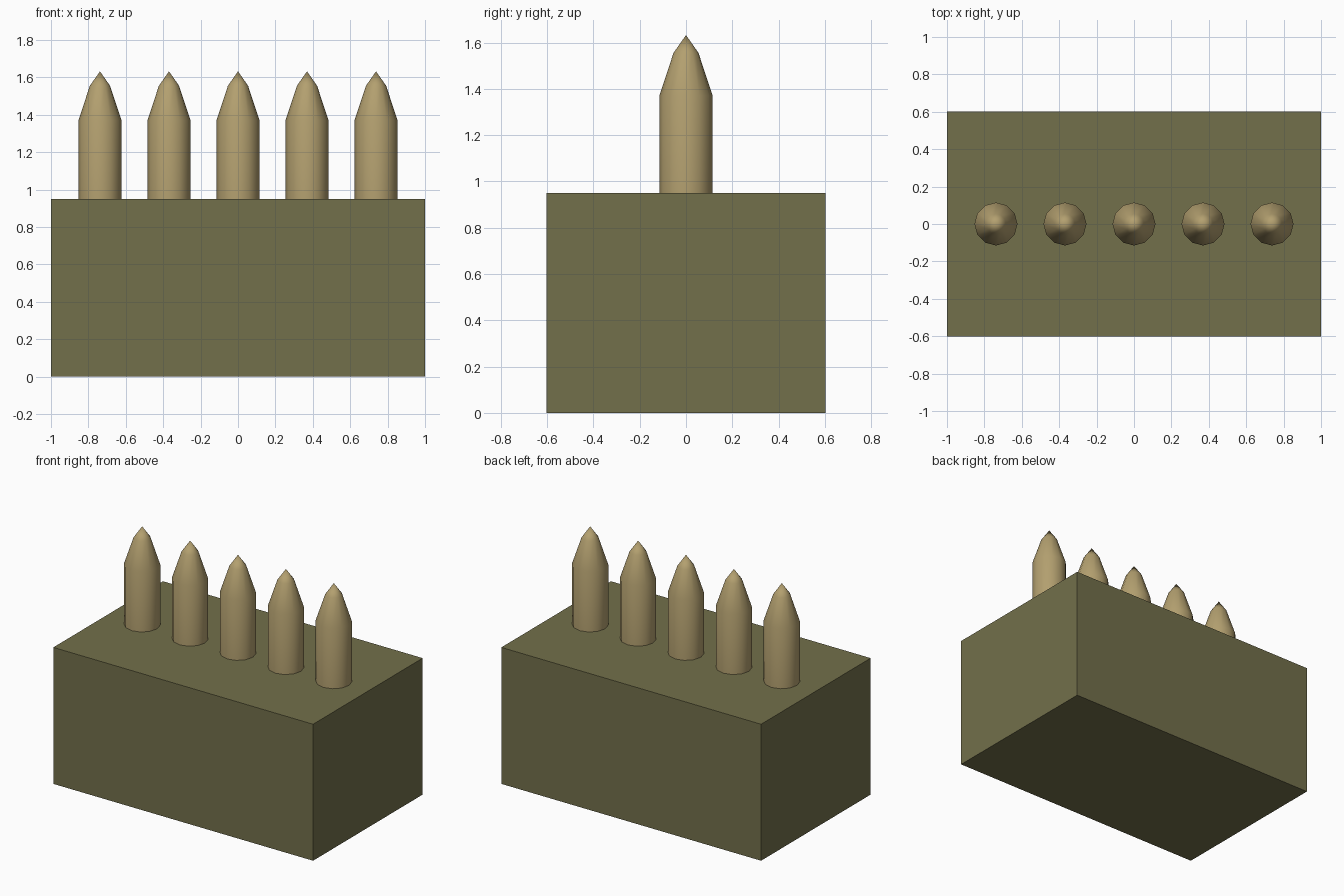
import bpy, bmesh, math

if "Cube" in bpy.data.objects:
    bpy.data.objects.remove(bpy.data.objects["Cube"])

def material(name, color):
    m = bpy.data.materials.new(name)
    m.diffuse_color = (*color, 1)
    m.use_nodes = True
    m.node_tree.nodes["Principled BSDF"].inputs["Base Color"].default_value = m.diffuse_color
    return m

olive = material("olive_paint", (0.17, 0.16, 0.07))
brass = material("brass", (0.45, 0.35, 0.16))

# Ammunition box body
bpy.ops.mesh.primitive_cube_add(size=1, location=(0, 0, 0.475))
box = bpy.context.object
box.name = "box"
box.scale = (2, 1.205, 0.95)
bpy.ops.object.transform_apply(location=False, rotation=False, scale=True)
box.data.materials.append(olive)

# Pointed round: rings of (radius, height) closed by a tip
SIDES = 12
PROFILE = [(0.115, 0.94), (0.115, 1.37), (0.054, 1.555)]
TIP_Z = 1.632

def make_round_mesh():
    bm = bmesh.new()
    rings = [[bm.verts.new((r * math.cos(2 * math.pi * i / SIDES),
                            r * math.sin(2 * math.pi * i / SIDES), z))
              for i in range(SIDES)] for r, z in PROFILE]
    tip = bm.verts.new((0, 0, TIP_Z))
    bm.faces.new(rings[0][::-1])
    for i in range(SIDES):
        j = (i + 1) % SIDES
        for a, b in zip(rings, rings[1:]):
            bm.faces.new((a[i], a[j], b[j], b[i]))
        bm.faces.new((rings[-1][i], rings[-1][j], tip))
    mesh = bpy.data.meshes.new("round")
    bm.to_mesh(mesh)
    bm.free()
    mesh.materials.append(brass)
    return mesh

# Row of five rounds standing on the box
round_mesh = make_round_mesh()
bpy.ops.object.select_all(action='DESELECT')
for k in range(5):
    ob = bpy.data.objects.new(f"round_{k + 1}", round_mesh)
    ob.location.x = (k - 2) * 0.369
    bpy.context.collection.objects.link(ob)
ob.select_set(True)
bpy.context.view_layer.objects.active = ob
bpy.ops.object.shade_smooth_by_angle(angle=math.radians(40))
